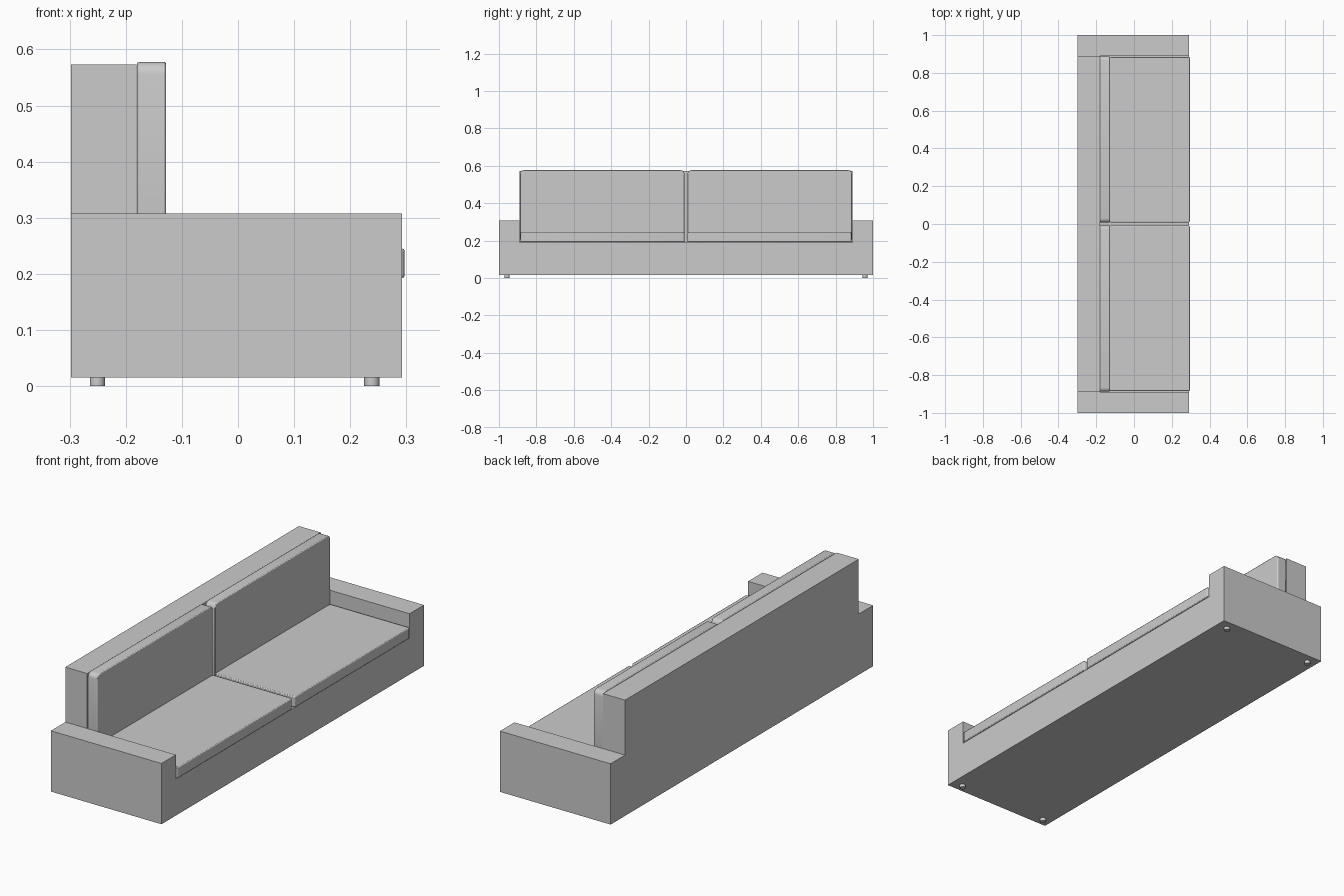
import bpy, bmesh
from mathutils import Vector

if "Cube" in bpy.data.objects:
    bpy.data.objects.remove(bpy.data.objects["Cube"])


def finish(name, bm):
    mesh = bpy.data.meshes.new(name)
    bm.to_mesh(mesh)
    bm.free()
    obj = bpy.data.objects.new(name, mesh)
    bpy.context.collection.objects.link(obj)
    return obj


def box(bm, lo, hi):
    verts = bmesh.ops.create_cube(bm, size=1)["verts"]
    for v in verts:
        v.co = Vector([lo[i] if v.co[i] < 0 else hi[i] for i in range(3)])


def cushion(name, lo, hi, axis, radius):
    # large rounding on the edges along one axis, small rounding on the rims
    bm = bmesh.new()
    box(bm, lo, hi)
    edges = [e for e in bm.edges
             if abs((e.verts[0].co - e.verts[1].co).normalized()[axis]) > 0.9]
    bmesh.ops.bevel(bm, geom=edges, offset=radius, segments=4, profile=0.5,
                    affect='EDGES')
    obj = finish(name, bm)
    mod = obj.modifiers.new("soft_rim", 'BEVEL')
    mod.width = 0.004
    mod.segments = 2
    mod.limit_method = 'ANGLE'
    mod.angle_limit = 1.0
    bpy.ops.object.select_all(action='DESELECT')
    bpy.context.view_layer.objects.active = obj
    obj.select_set(True)
    bpy.ops.object.shade_smooth_by_angle(angle=0.7)


# Frame: one closed shell of base, arms and backrest, from a coarse cell layout
X = [-0.298, -0.181, 0.292]
Y = [-1.0, -0.89, 0.89, 1.0]
Z = [0.015, 0.191, 0.308, 0.573]


def solid(i, j, k):
    if not (0 <= i < 2 and 0 <= j < 3 and 0 <= k < 3):
        return False
    return k == 0 or (j != 1 and k == 1) or (j == 1 and i == 0)


bm = bmesh.new()
for i in range(2):
    for j in range(3):
        for k in range(3):
            if not solid(i, j, k):
                continue
            for a in range(3):
                for s in (0, 1):
                    n = [i, j, k]
                    n[a] += 2 * s - 1
                    if solid(*n):
                        continue
                    b, c = (a + 1) % 3, (a + 2) % 3
                    quad = []
                    for u, w in ((0, 0), (1, 0), (1, 1), (0, 1)):
                        p = [i, j, k]
                        p[a] += s
                        p[b] += u
                        p[c] += w
                        quad.append(bm.verts.new((X[p[0]], Y[p[1]], Z[p[2]])))
                    bm.faces.new(quad)
bmesh.ops.remove_doubles(bm, verts=bm.verts[:], dist=0.0001)
bmesh.ops.recalc_face_normals(bm, faces=bm.faces[:])
bmesh.ops.dissolve_limit(bm, angle_limit=0.01, verts=bm.verts[:], edges=bm.edges[:])
finish("sofa_frame", bm)

# Seat and back cushions, one pair per side
for side, s in (("left", -1), ("right", 1)):
    y0, y1 = sorted((s * 0.008, s * 0.885))
    cushion("seat_cushion_" + side, (-0.13, y0, 0.193), (0.297, y1, 0.245), 2, 0.010)
    y0, y1 = sorted((s * 0.008, s * 0.888))
    cushion("back_cushion_" + side, (-0.180, y0, 0.193), (-0.128, y1, 0.578), 0, 0.022)

# Four short round feet
for xn, x in (("rear", -0.2505), ("front", 0.2385)):
    for yn, y in (("left", -0.957), ("right", 0.957)):
        bpy.ops.mesh.primitive_cylinder_add(vertices=24, radius=0.0135, depth=0.016,
                                            location=(x, y, 0.008))
        foot = bpy.context.object
        foot.name = "foot_%s_%s" % (xn, yn)
        bpy.ops.object.shade_smooth_by_angle(angle=0.6)
